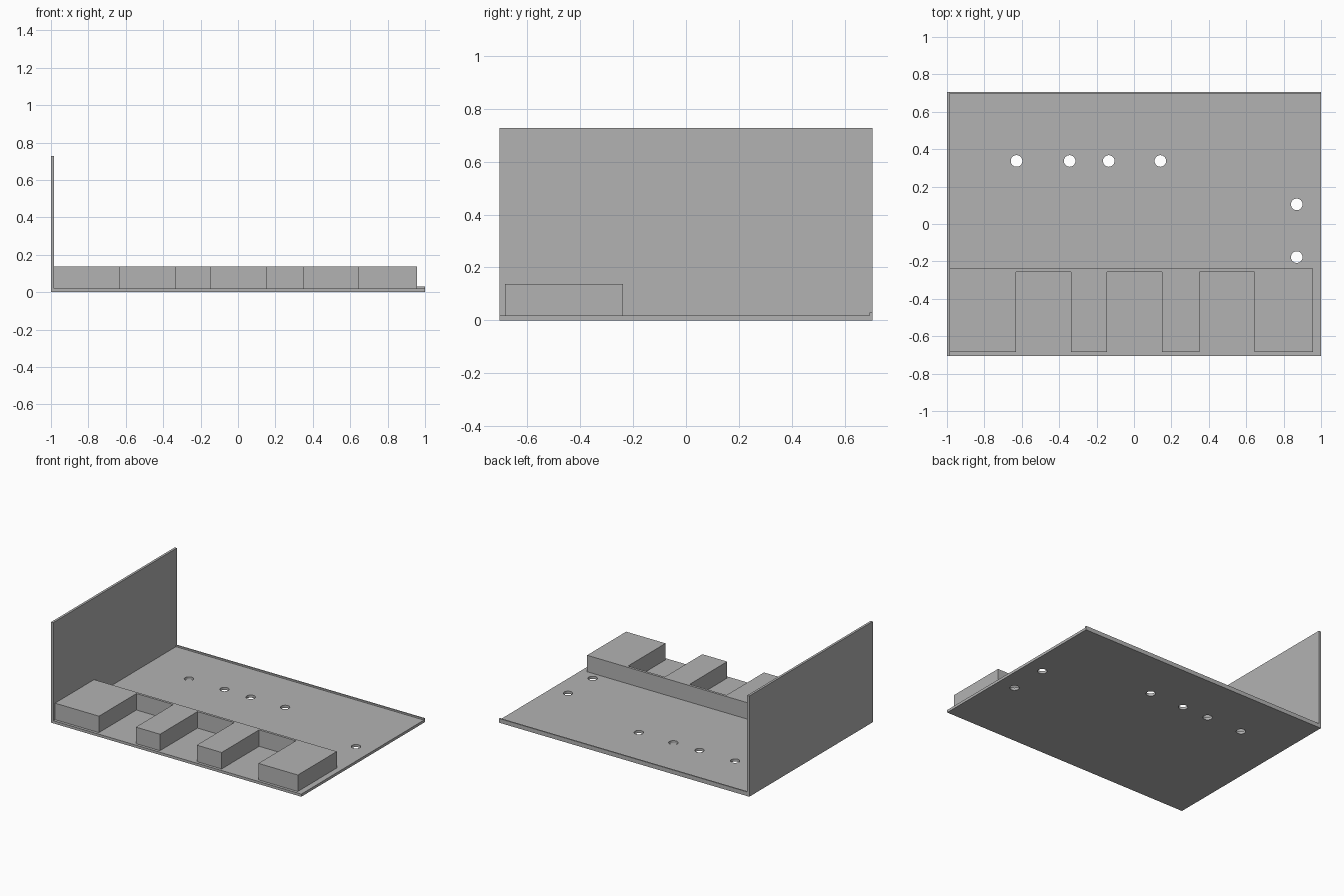
import bpy
import bmesh

cube = bpy.data.objects.get("Cube")
if cube:
    bpy.data.objects.remove(cube, do_unlink=True)

grey = bpy.data.materials.new("plain grey")
grey.use_nodes = True
COLOUR = (0.45, 0.45, 0.45, 1)
grey.diffuse_color = COLOUR
grey.node_tree.nodes["Principled BSDF"].inputs["Base Color"].default_value = COLOUR


def prism(name, outline, bottom, top):
    """Extrude a flat outline upward into a solid."""
    bm = bmesh.new()
    face = bm.faces.new([bm.verts.new((x, y, bottom)) for x, y in outline])
    moved = bmesh.ops.extrude_face_region(bm, geom=[face])["geom"]
    verts = [v for v in moved if isinstance(v, bmesh.types.BMVert)]
    bmesh.ops.translate(bm, verts=verts, vec=(0, 0, top - bottom))
    bmesh.ops.recalc_face_normals(bm, faces=bm.faces)
    mesh = bpy.data.meshes.new(name)
    bm.to_mesh(mesh)
    bm.free()
    mesh.materials.append(grey)
    obj = bpy.data.objects.new(name, mesh)
    bpy.context.scene.collection.objects.link(obj)
    return obj


def box(name, x0, x1, y0, y1, z0, z1):
    return prism(name, [(x0, y0), (x1, y0), (x1, y1), (x0, y1)], z0, z1)


DEPTH = 0.705
WALL_X = -0.983
FLOOR = 0.019

# Floor plate, with round holes drilled through it
base = box("base_plate", -1, 1, -DEPTH, DEPTH, 0, FLOOR)
holes = [(x, 0.337) for x in (-0.628, -0.344, -0.135, 0.141)]
holes += [(0.87, 0.105), (0.87, -0.177)]
for x, y in holes:
    bpy.ops.mesh.primitive_cylinder_add(vertices=32, radius=0.031, depth=0.2, location=(x, y, 0))
    drill = bpy.context.object
    drill.name = "hole_cutter"
    drill.data.materials.append(grey)
    drill.hide_render = True
    drill.hide_set(True)
    cut = base.modifiers.new("hole", "BOOLEAN")
    cut.operation = "DIFFERENCE"
    cut.solver = "EXACT"
    cut.object = drill

# Tall side wall and low rear lip
box("side_wall", -1, WALL_X, -DEPTH, DEPTH, FLOOR, 0.728)
box("rear_lip", WALL_X, 1, 0.695, DEPTH, FLOOR, 0.03)

# Comb-shaped block: a rear spine with four teeth toward the front
FRONT, NOTCH, BACK = -0.685, -0.257, -0.239
outline = [(WALL_X, BACK), (WALL_X, FRONT)]
for left, right in ((-0.632, -0.337), (-0.144, 0.15), (0.349, 0.643)):
    outline += [(left, FRONT), (left, NOTCH), (right, NOTCH), (right, FRONT)]
outline += [(0.958, FRONT), (0.958, BACK)]
prism("comb_block", outline, FLOOR, 0.138)
